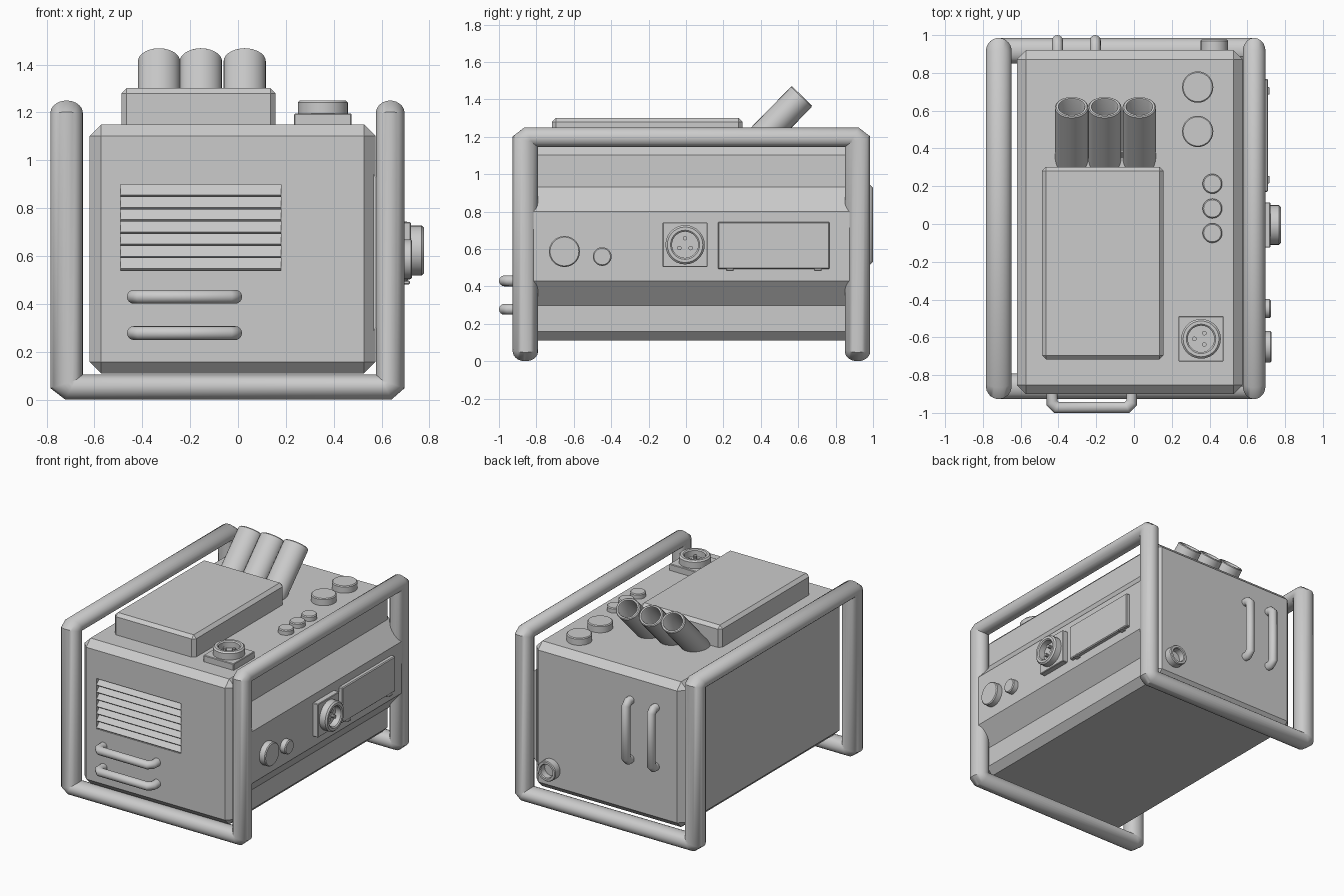
import bpy, bmesh, math
from mathutils import Vector, Matrix

cube = bpy.data.objects.get("Cube")
if cube:
    bpy.data.objects.remove(cube, do_unlink=True)

grey = bpy.data.materials.new("plain grey")
grey.use_nodes = True
COLOR = (0.6, 0.6, 0.6, 1)
grey.diffuse_color = COLOR
grey.node_tree.nodes["Principled BSDF"].inputs["Base Color"].default_value = COLOR


def finish(name, bm, angle=35):
    bmesh.ops.recalc_face_normals(bm, faces=bm.faces)
    mesh = bpy.data.meshes.new(name)
    bm.to_mesh(mesh)
    bm.free()
    mesh.materials.append(grey)
    for p in mesh.polygons:
        p.use_smooth = True
    mesh.set_sharp_from_angle(angle=math.radians(angle))
    obj = bpy.data.objects.new(name, mesh)
    bpy.context.scene.collection.objects.link(obj)
    return obj


def box_mesh(lo, hi, bevel=0.0):
    bm = bmesh.new()
    bmesh.ops.create_cube(bm, size=1)
    lo, hi = Vector(lo), Vector(hi)
    for v in bm.verts:
        v.co = (lo + hi) / 2 + v.co * (hi - lo)
    if bevel:
        bmesh.ops.bevel(bm, geom=bm.edges[:], offset=bevel, segments=1, affect='EDGES')
    return bm


def box(name, lo, hi, bevel=0.0):
    return finish(name, box_mesh(lo, hi, bevel), 20)


def skin(bm, rings, caps=True):
    for a, b in zip(rings, rings[1:]):
        for i in range(len(a)):
            j = (i + 1) % len(a)
            bm.faces.new((a[i], a[j], b[j], b[i]))
    if caps:
        bm.faces.new(rings[0])
        bm.faces.new(rings[-1])


def lathe(name, profile, loc, axis, sides=28, widen=1.0):
    """Turn (radius, height) points around an axis, with capped ends."""
    bm = bmesh.new()
    turn = [2 * math.pi * i / sides for i in range(sides)]
    rot = Vector((0, 0, 1)).rotation_difference(Vector(axis)).to_matrix()
    rings = [[bm.verts.new(Vector(loc) + Matrix.Diagonal((widen, 1, 1)) @ rot
                           @ Vector((r * math.cos(t), r * math.sin(t), h)))
              for t in turn] for r, h in profile]
    skin(bm, rings)
    return finish(name, bm)


def sweep(path, radius, closed=False, sides=20):
    """Round tube with mitred joints along a list of points."""
    bm = bmesh.new()
    path = [Vector(p) for p in path]
    n = len(path)
    legs = [(path[(i + 1) % n] - path[i]).normalized() for i in range(n)]
    first = legs[0]
    u = first.orthogonal().normalized()
    w = first.cross(u)
    ring = [path[0] + radius * (u * math.cos(t) + w * math.sin(t))
            for t in (2 * math.pi * i / sides for i in range(sides))]
    rings = []
    for i in range(n + 1 if closed else n):
        k = i % n
        here = legs[k]
        before = legs[k - 1]
        if not closed and i == 0:
            before = here
        if not closed and i == n - 1:
            here = before
        normal = before + here
        travel = first if i == 0 else before
        ring = [p + travel * ((path[k] - p).dot(normal) / travel.dot(normal)) for p in ring]
        rings.append([bm.verts.new(p) for p in ring])
    skin(bm, rings, not closed)
    bmesh.ops.remove_doubles(bm, verts=bm.verts, dist=0.0005)
    return bm


def cut_corners(path, d, closed=False):
    path = [Vector(p) for p in path]
    out = []
    for i, p in enumerate(path):
        if not closed and i in (0, len(path) - 1):
            out.append(p)
            continue
        for q in (path[i - 1], path[(i + 1) % len(path)]):
            out.append(p + (q - p).normalized() * d)
    return out


# Main housing with a recessed vent opening in its front
bm = box_mesh((-0.62, -0.9, 0.11), (0.575, 0.92, 1.15), 0.048)
for co, no in (((-0.49, 0, 0), (1, 0, 0)), ((0.18, 0, 0), (1, 0, 0)),
               ((0, 0, 0.54), (0, 0, 1)), ((0, 0, 0.9), (0, 0, 1))):
    front = [f for f in bm.faces if f.normal.y < -0.99]
    edges = {e for f in front for e in f.edges}
    bmesh.ops.bisect_plane(bm, geom=front + list(edges), plane_co=co, plane_no=no)
    bm.normal_update()
opening = min((f for f in bm.faces if f.normal.y < -0.99),
              key=lambda f: (f.calc_center_median() - Vector((-0.155, -0.9, 0.72))).length)
made = bmesh.ops.extrude_face_region(bm, geom=[opening])["geom"]
bmesh.ops.translate(bm, vec=(0, 0.05, 0), verts=[g for g in made if isinstance(g, bmesh.types.BMVert)])
if opening.is_valid:
    bm.faces.remove(opening)
finish("housing", bm, 20)

# Vent slats
for i in range(7):
    slat = box("vent_slat", (-0.335, -0.032, -0.006), (0.335, 0.032, 0.006))
    slat.location = (-0.155, -0.875, 0.568 + i * 0.051)
    slat.rotation_euler.x = math.radians(48)

# Bulging side panel
bm = bmesh.new()
section = ((0.56, 0.95), (0.682, 0.8), (0.682, 0.43), (0.56, 0.28))
skin(bm, [[bm.verts.new((x, y, z)) for x, z in section] for y in (-0.86, 0.89)])
finish("side_panel", bm, 20)

# Tubular frame: one closed loop, flattened bars and round posts
L, R, F, B, TOP = -0.716, 0.636, -0.859, 0.917, 1.145
SQUASH = 0.77
loop = [(L, F, 0), (R, F, 0), (R, F, TOP), (R, B, TOP),
        (R, B, 0), (L, B, 0), (L, B, TOP), (L, F, TOP)]
loop = [(x, y, z / SQUASH) for x, y, z in loop]
bm = sweep(cut_corners(loop, 0.022, True), 0.068, True, 24)
for v in bm.verts:
    v.co.z = v.co.z * SQUASH + 0.0525
    if v.co.x > 0.5:
        v.co.x = R + (v.co.x - R) * 0.88
finish("frame", bm, 40)

# Top cover
box("top_cover", (-0.487, -0.717, 1.12), (0.157, 0.303, 1.302), 0.022)

# Exhaust pipes leaning back
for x in (-0.33, -0.155, 0.028):
    lathe("exhaust_pipe", ((0.0775, -0.46), (0.0775, -0.006), (0.072, 0), (0.062, 0),
                           (0.059, -0.006), (0.059, -0.3)),
          (x, 0.621, 1.418), (0, 0.7, 0.714), 28, 1.14)


# Round buttons and dials
def button(name, loc, axis, r, h):
    lathe(name, ((r, -0.02), (r, h - 0.006), (r - 0.006, h)), loc, axis)


UP, SIDE = (0, 0, 1), (1, 0, 0)
for y in (0.725, 0.49):
    button("top_dial", (0.337, y, 1.15), UP, 0.083, 0.05)
for y in (0.213, 0.082, -0.048):
    button("top_button", (0.415, y, 1.15), UP, 0.052, 0.035)
button("side_dial", (0.682, -0.65, 0.587), SIDE, 0.083, 0.046)
button("side_button", (0.682, -0.448, 0.56), SIDE, 0.05, 0.042)


# Sockets: square base, hollow collar and contact pins
def socket(loc, axis, base):
    loc, axis = Vector(loc), Vector(axis)
    across = Vector((1, 1, 1)) - axis
    box("socket_base", loc - across * 0.12 - axis * 0.02, loc + across * 0.12 + axis * base, 0.004)
    lathe("socket_collar", ((0.105, 0), (0.105, 0.045), (0.095, 0.055), (0.078, 0.055),
                            (0.07, 0.048), (0.07, 0.004)), loc + axis * base, axis)
    u = Vector((0, 1, 0))
    w = axis.cross(u)
    for k in range(3):
        t = math.pi / 2 + k * math.tau / 3
        pin = loc + axis * base + 0.035 * (u * math.cos(t) + w * math.sin(t))
        lathe("socket_pin", ((0.012, 0), (0.012, 0.03)), pin, axis, 10)


socket((0.355, -0.608, 1.15), UP, 0.046)
socket((0.682, -0.005, 0.623), SIDE, 0.04)

# Side flap door with hinges
box("flap_door", (0.66, 0.17, 0.493), (0.71, 0.768, 0.745), 0.006)
for y in (0.235, 0.705):
    box("flap_hinge", (0.67, y - 0.02, 0.482), (0.718, y + 0.02, 0.497), 0.003)


# Grab handles
def handle(name, path):
    finish(name, sweep(cut_corners(path, 0.025), 0.029, False, 16), 50)


for z in (0.43, 0.278):
    handle("front_handle", [(-0.435, -0.88, z), (-0.435, -0.971, z),
                            (-0.012, -0.971, z), (-0.012, -0.88, z)])
for x in (-0.405, -0.205):
    handle("back_handle", [(x, 0.9, 0.52), (x, 0.971, 0.52), (x, 0.971, 0.94), (x, 0.9, 0.94)])

# Round port on the back
lathe("back_port", ((0.072, -0.02), (0.072, 0.05), (0.067, 0.056), (0.052, 0.056),
                    (0.047, 0.05), (0.047, 0.005)), (0.425, 0.92, 0.28), (0, 1, 0))
